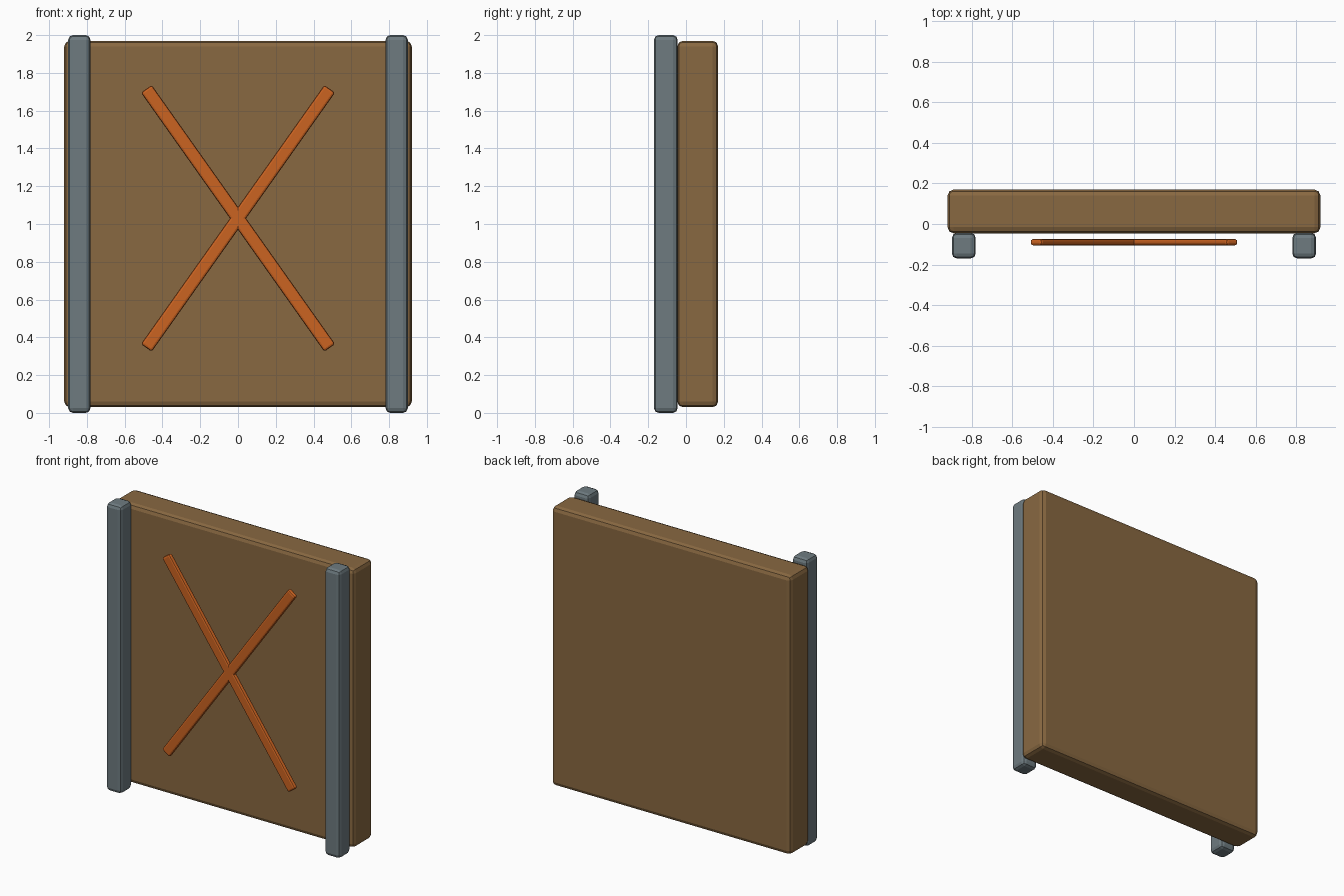
import bpy
import math

cube = bpy.data.objects.get("Cube")
if cube:
    bpy.data.objects.remove(cube, do_unlink=True)


def material(name, colour):
    mat = bpy.data.materials.new(name)
    mat.use_nodes = True
    mat.diffuse_color = (*colour, 1)
    shader = next(n for n in mat.node_tree.nodes if n.type == "BSDF_PRINCIPLED")
    shader.inputs["Base Color"].default_value = (*colour, 1)
    return mat


def beam(name, centre, size, bevel, mat, tilt=0.0):
    """A box with rounded edges, tilted about the y axis."""
    bpy.ops.mesh.primitive_cube_add(size=1, location=centre)
    obj = bpy.context.object
    obj.name = name
    obj.scale = size
    bpy.ops.object.transform_apply(location=False, rotation=False, scale=True)
    obj.rotation_euler.y = tilt
    mod = obj.modifiers.new("rounded_edges", "BEVEL")
    mod.width = bevel
    mod.segments = 2
    obj.data.materials.append(mat)
    return obj


wood = material("brown_wood", (0.25, 0.14, 0.053))
metal = material("grey_metal", (0.156, 0.198, 0.216))
paint = material("orange_paint", (0.60, 0.125, 0.015))

# Main panel
beam("panel", (0, 0.062, 1.0), (1.84, 0.216, 1.94), 0.03, wood)

# Upright posts and crossed strips, one of each per side
for side, sign in (("left", 1), ("right", -1)):
    beam(side + "_post", (sign * 0.84, -0.107, 1.0), (0.118, 0.126, 2.0), 0.025, metal)
    beam(side + "_cross_strip", (0, -0.09, 1.03), (0.07, 0.032, 1.68), 0.012, paint,
         sign * math.radians(35.3))
